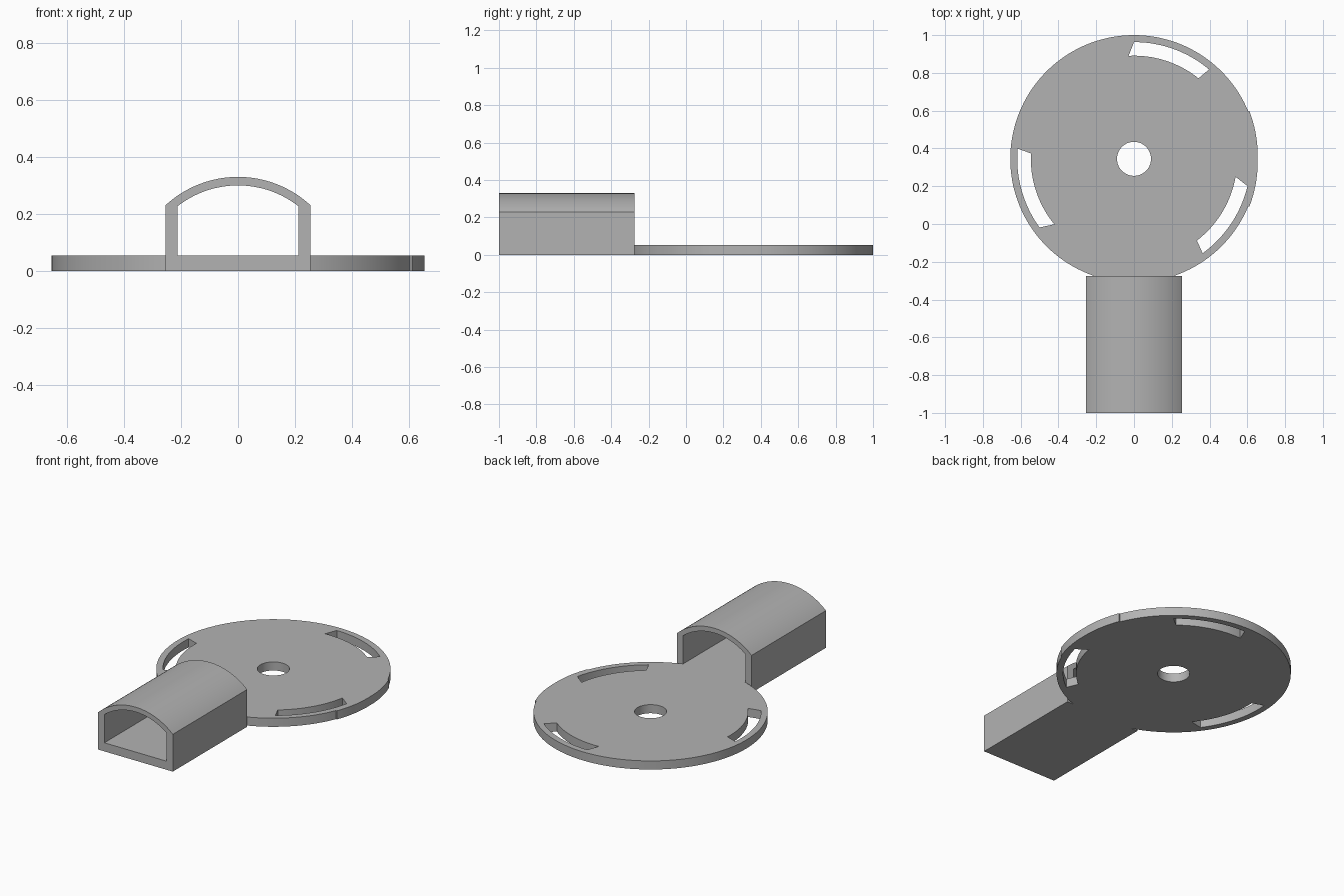
import bpy, bmesh
from math import sin, cos, radians, asin, sqrt

if "Cube" in bpy.data.objects:
    bpy.data.objects.remove(bpy.data.objects["Cube"], do_unlink=True)

CY, R, T = 0.345, 0.655, 0.053       # disc centre, radius, plate thickness
FRONT, JOIN = -1.0, -0.275           # ends of the sleeve
ARC_Z = -0.045                       # centre height of the roof arc

grey = bpy.data.materials.new("plain grey")
grey.use_nodes = True
grey.diffuse_color = (0.45, 0.45, 0.45, 1)
grey.node_tree.nodes["Principled BSDF"].inputs["Base Color"].default_value = (0.45, 0.45, 0.45, 1)


def prism(name, points, offset):
    """Extrude a closed outline of 3D points along an offset."""
    bm = bmesh.new()
    face = bm.faces.new([bm.verts.new(p) for p in points])
    ext = bmesh.ops.extrude_face_region(bm, geom=[face])
    verts = [g for g in ext["geom"] if isinstance(g, bmesh.types.BMVert)]
    bmesh.ops.translate(bm, verts=verts, vec=offset)
    bmesh.ops.recalc_face_normals(bm, faces=bm.faces)
    mesh = bpy.data.meshes.new(name)
    bm.to_mesh(mesh)
    bm.free()
    mesh.materials.append(grey)
    ob = bpy.data.objects.new(name, mesh)
    bpy.context.collection.objects.link(ob)
    return ob


def polar(r, deg, z):
    a = radians(deg)
    return (r * cos(a), CY + r * sin(a), z)


def arc(r, start, end, n, z):
    return [polar(r, start + (end - start) * i / n, z) for i in range(n + 1)]


def arch(half, radius, bottom, y):
    """Upright walls with a shallow arc roof, as an outline across the sleeve."""
    a = asin(half / radius)
    n = 32
    roof = [(radius * sin(a - 2 * a * i / n), y, ARC_Z + radius * cos(a - 2 * a * i / n))
            for i in range(n + 1)]
    return [(-half, y, bottom), (half, y, bottom)] + roof


def boolean(ob, other, operation):
    mod = ob.modifiers.new(operation.lower(), 'BOOLEAN')
    mod.operation, mod.solver, mod.object = operation, 'EXACT', other
    other.hide_render = True


# Disc with a faint step on either side of its +x rim
rim = []
for i in range(144):
    deg = -180 + 2.5 * i
    lift = 0.006 * abs(deg) / 22.5 if abs(deg) <= 22.5 else 0
    rim.append(polar(R + lift, deg, 0))
    if deg == 22.5:
        rim.append(polar(R, deg + 0.1, 0))
    if deg == -25:
        rim.append(polar(R, -22.6, 0))
body = prism("disc_with_sleeve", rim, (0, 0, T))

# Arched sleeve, hollowed from end to end
sleeve = prism("sleeve", arch(0.255, 0.375, 0, FRONT), (0, JOIN - FRONT, 0))
boolean(body, sleeve, 'UNION')
hollow = prism("sleeve_hollow", arch(0.212, 0.345, T, FRONT - 0.1), (0, JOIN - FRONT + 0.2, 0))
boolean(body, hollow, 'DIFFERENCE')
helpers = [sleeve, hollow]

# Centre hole and three curved slots with slanted ends
hole = prism("centre_hole", arc(0.09, 0, 354, 59, -0.1), (0, 0, 0.3))
helpers.append(hole)
for outer, inner in (((50, 90), (51.3, 93)),
                     ((175, 216), (177, 219.4)),
                     ((306, 346.5), (307.6, 350))):
    outline = arc(0.618, *outer, 20, -0.1) + arc(0.546, *inner[::-1], 20, -0.1)
    helpers.append(prism("slot", outline, (0, 0, 0.3)))
for cutter in helpers[2:]:
    boolean(body, cutter, 'DIFFERENCE')

# Apply the cuts and drop the helpers
bpy.ops.object.select_all(action='DESELECT')
body.select_set(True)
bpy.context.view_layer.objects.active = body
for mod in list(body.modifiers):
    bpy.ops.object.modifier_apply(modifier=mod.name)
for ob in helpers:
    bpy.data.objects.remove(ob, do_unlink=True)
bpy.ops.object.shade_smooth_by_angle(angle=radians(25))
